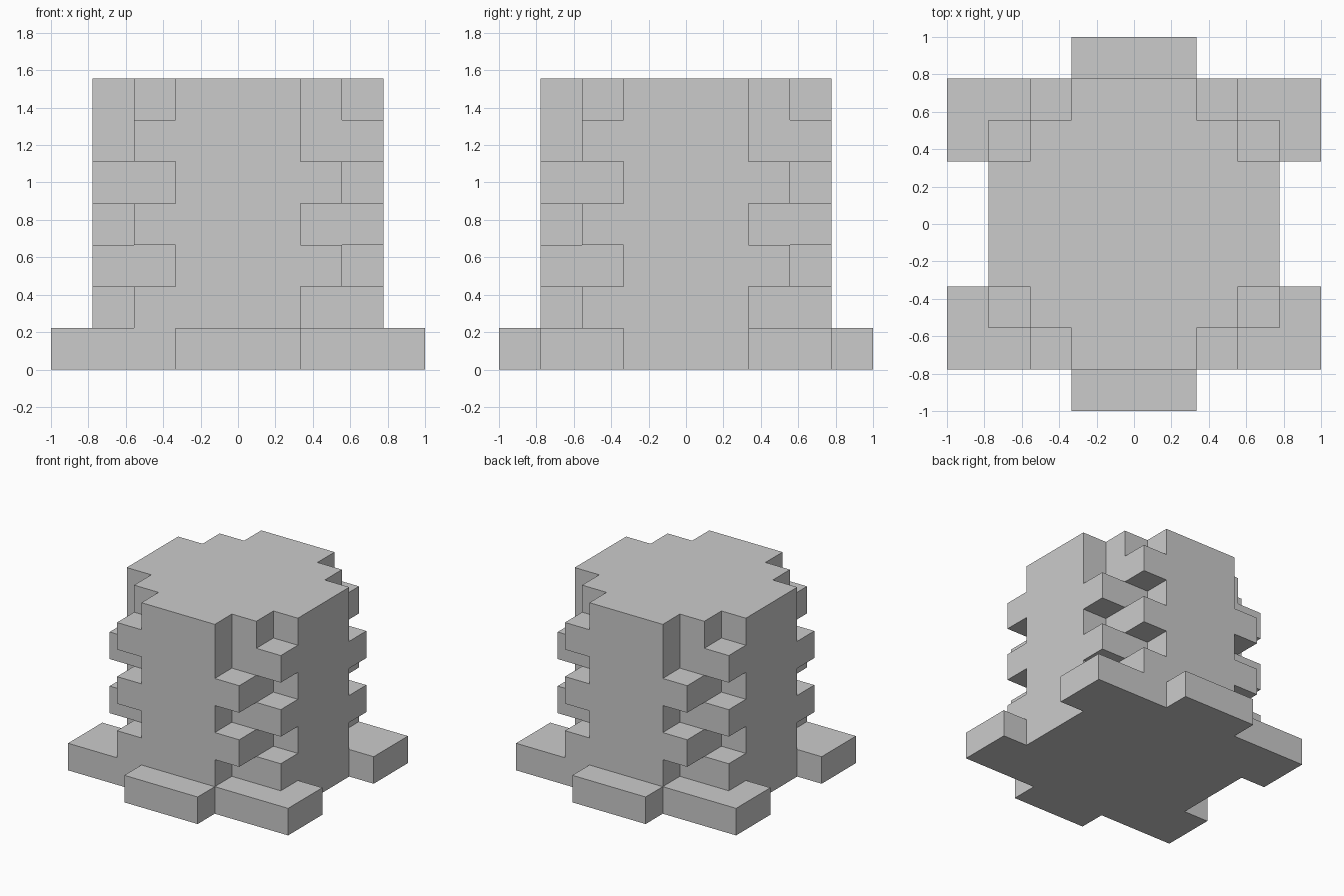
import bpy, bmesh
from mathutils import Vector

if "Cube" in bpy.data.objects:
    bpy.data.objects.remove(bpy.data.objects["Cube"])

U = 2 / 9          # edge of one building block; plan is 9 x 9 blocks
TOP = 7            # courses including the base


def in_base(i, j, k):
    # stepped footing: wide corner feet plus a front and a back step
    if k != 0:
        return False
    a, b = abs(i), abs(j)
    return b <= 3 and (a <= 3 or (a == 4 and b >= 2)) or (b == 4 and a <= 1)


def in_tower(i, j, k):
    if not 1 <= k < TOP:
        return False
    a, b = abs(i), abs(j)
    if max(a, b) <= 2 or (max(a, b) == 3 and min(a, b) <= 1):
        return True                                   # solid core
    # interlocking corner stones, alternating direction each course
    if k < TOP - 1 and {a, b} == {2, 3}:
        return ((i * j > 0) == (b == 3)) == (k % 2 == 1)
    return False


def solid(i, j, k):
    return in_base(i, j, k) or in_tower(i, j, k)


def build(name, inside):
    """Make the outer skin of all blocks in a part, merged to flat faces."""
    bm = bmesh.new()
    for k in range(TOP):
        for i in range(-4, 5):
            for j in range(-4, 5):
                if not inside(i, j, k):
                    continue
                c = Vector((i, j, k + 0.5))
                for axis in range(3):
                    for s in (-1, 1):
                        n = Vector((0, 0, 0))
                        n[axis] = s
                        if solid(i + int(n.x), j + int(n.y), k + int(n.z)):
                            continue
                        u = Vector((0, 0, 0))
                        u[(axis + 1) % 3] = 0.5
                        v = n.cross(u)
                        m = c + n * 0.5
                        quad = (m - u - v, m + u - v, m + u + v, m - u + v)
                        bm.faces.new([bm.verts.new(p * U) for p in quad])
    bmesh.ops.remove_doubles(bm, verts=bm.verts, dist=1e-4)
    bmesh.ops.dissolve_limit(bm, angle_limit=0.01, verts=bm.verts, edges=bm.edges)
    mesh = bpy.data.meshes.new(name)
    bm.to_mesh(mesh)
    bm.free()
    bpy.context.collection.objects.link(bpy.data.objects.new(name, mesh))


build("base", in_base)
build("tower", in_tower)
